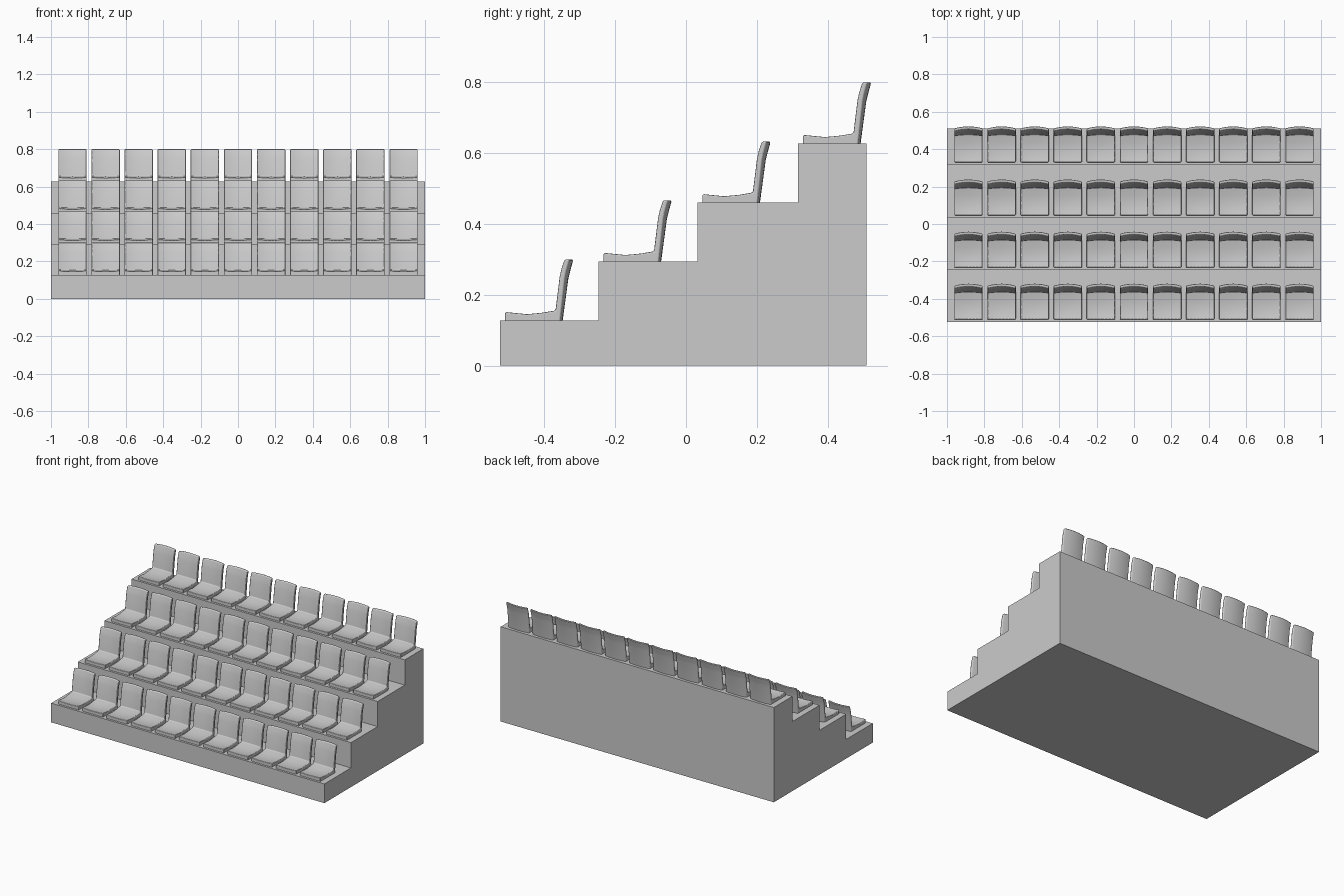
import bpy, bmesh

if "Cube" in bpy.data.objects:
    bpy.data.objects.remove(bpy.data.objects["Cube"])


def make_object(name, bm):
    bmesh.ops.recalc_face_normals(bm, faces=bm.faces[:])
    mesh = bpy.data.meshes.new(name)
    bm.to_mesh(mesh)
    bm.free()
    obj = bpy.data.objects.new(name, mesh)
    bpy.context.collection.objects.link(obj)
    return obj


def loft(sections):
    """Skin equal-length closed sections and cap both ends."""
    bm = bmesh.new()
    rings = [[bm.verts.new(p) for p in sec] for sec in sections]
    n = len(rings[0])
    for a, b in zip(rings, rings[1:]):
        for i in range(n):
            j = (i + 1) % n
            bm.faces.new((a[i], a[j], b[j], b[i])).smooth = True
    bm.faces.new(rings[0])
    bm.faces.new(rings[-1])
    return bm


# Stepped platform
tread_y = [-0.525, -0.247, 0.032, 0.316]
tread_z = [0.127, 0.294, 0.46, 0.627]
back_y = 0.51
outline = [(tread_y[0], 0)]
for i, (y, z) in enumerate(zip(tread_y, tread_z)):
    outline += [(y, z), ((tread_y + [back_y])[i + 1], z)]
outline.append((back_y, 0))
bm = loft([[(x, y, z) for y, z in outline] for x in (-1, 1)])
for f in bm.faces:
    f.smooth = False
make_object("stepped_platform", bm)

# Seat side profile: y, z, backward bulge at centre, downward sag at centre
profile = [
    (0.000, -0.006, 0, 0), (0.000, 0.025, 0, 0.004), (0.022, 0.023, 0, 0.006),
    (0.062, 0.019, 0, 0.006), (0.105, 0.023, 0, 0.005), (0.142, 0.029, 0.006, 0.002),
    (0.153, 0.122, 0.010, 0), (0.158, 0.145, 0.011, 0), (0.167, 0.173, 0.011, 0),
    (0.182, 0.173, 0.011, 0), (0.173, 0.140, 0.011, 0), (0.169, 0.120, 0.010, 0),
    (0.155, -0.006, 0.007, 0),
]
half_w, pitch, count = 0.076, 0.177, 11
sections = []
for k in range(9):
    t = -1 + k / 4
    c = 1 - t * t
    sections.append([(t * half_w, y + b * c, z - s * c) for y, z, b, s in profile])
seat = make_object("seat_row_1", loft(sections))

# One row of eleven seats on each tread
for r in range(4):
    row = seat if r == 0 else bpy.data.objects.new(f"seat_row_{r + 1}", seat.data)
    if r:
        bpy.context.collection.objects.link(row)
    row.location = (-pitch * (count - 1) / 2, tread_y[r] + 0.014, tread_z[r])
    bev = row.modifiers.new("rounded_edges", 'BEVEL')
    bev.width = 0.005
    bev.segments = 2
    bev.limit_method = 'ANGLE'
    bev.angle_limit = 0.8
    bev.harden_normals = True
    arr = row.modifiers.new("seats", 'ARRAY')
    arr.count = count
    arr.use_relative_offset = False
    arr.use_constant_offset = True
    arr.constant_offset_displace = (pitch, 0, 0)
